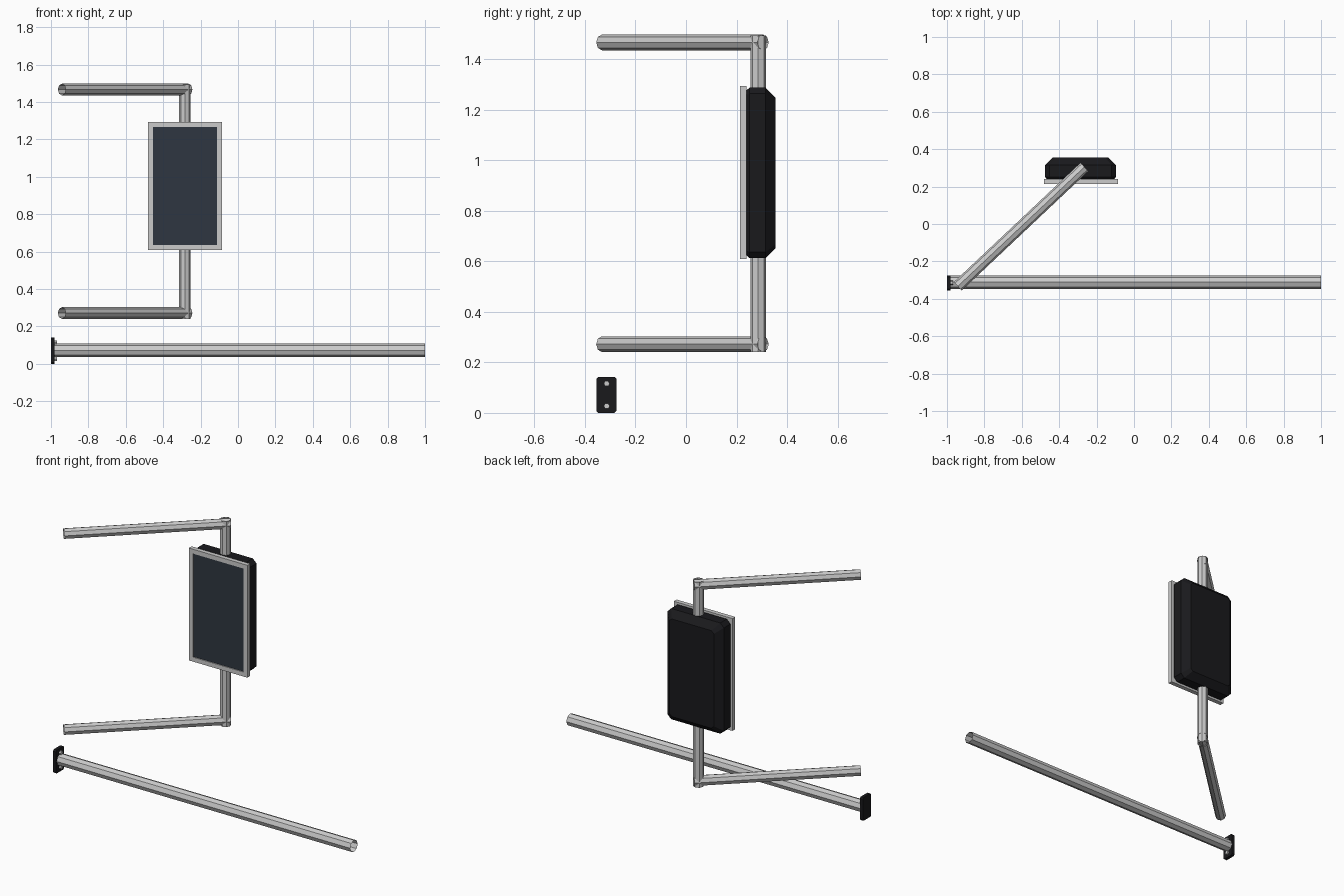
import bpy, bmesh, math
from mathutils import Vector

if "Cube" in bpy.data.objects:
    bpy.data.objects.remove(bpy.data.objects["Cube"])


def material(name, color):
    m = bpy.data.materials.new(name)
    m.diffuse_color = (*color, 1)
    m.use_nodes = True
    m.node_tree.nodes["Principled BSDF"].inputs["Base Color"].default_value = m.diffuse_color
    return m


BLACK = material("black_plastic", (0.01, 0.01, 0.012))
GLASS = material("mirror_glass", (0.028, 0.037, 0.052))


def loft(name, rings, mat=None, caps=True, loop=False):
    """Skin a list of equal-length point rings."""
    bm = bmesh.new()
    vs = [[bm.verts.new(p) for p in r] for r in rings]
    n = len(vs[0])
    for i in range(len(vs) if loop else len(vs) - 1):
        a, b = vs[i], vs[(i + 1) % len(vs)]
        for k in range(n):
            j = (k + 1) % n
            bm.faces.new((a[k], a[j], b[j], b[k]))
    if caps:
        bm.faces.new(vs[0][::-1])
        bm.faces.new(vs[-1])
    if caps or loop:
        bmesh.ops.recalc_face_normals(bm, faces=bm.faces)
    me = bpy.data.meshes.new(name)
    bm.to_mesh(me)
    bm.free()
    ob = bpy.data.objects.new(name, me)
    bpy.context.collection.objects.link(ob)
    if mat:
        me.materials.append(mat)
    return ob


def tube(name, a, b, r, sides=8, caps=False):
    a, b = Vector(a), Vector(b)
    q = (b - a).to_track_quat('Z', 'Y')
    circle = [q @ Vector((r * math.cos(t), r * math.sin(t), 0))
              for t in (k * math.tau / sides for k in range(sides))]
    return loft(name, [[c + p for p in circle] for c in (a, b)], caps=caps)


def chamfered(u0, u1, v0, v1, c):
    """Rectangle outline with cut corners."""
    return [(u0 + c, v0), (u1 - c, v0), (u1, v0 + c), (u1, v1 - c),
            (u1 - c, v1), (u0 + c, v1), (u0, v1 - c), (u0, v0 + c)]


# Open-ended mounting tubes
for name, z in (("upper_arm", 1.467), ("lower_arm", 0.272)):
    tube(name, (-0.942, -0.333, z), (-0.265, 0.305, z), 0.031)
tube("vertical_post", (-0.284, 0.286, 0.241), (-0.284, 0.286, 1.495), 0.031)
tube("long_bar", (-0.981, -0.311, 0.073), (1.0, -0.311, 0.073), 0.036)

# End plate with two hex bolts
loft("end_plate", [[(x, y, z) for y, z in chamfered(-0.355, -0.275, 0.0, 0.142, 0.008)]
                   for x in (-1.0, -0.98)], BLACK)
for i, z in enumerate((0.027, 0.116)):
    tube(f"plate_bolt_{i + 1}", (-0.985, -0.314, z), (-0.969, -0.314, z), 0.012, 6, True)

# Mirror housing: bevelled front lip, deep chamfer at the back
rings = []
for y, inset, c in ((0.24, 0.01, 0.02), (0.252, 0.0, 0.024),
                    (0.315, 0.0, 0.024), (0.355, 0.04, 0.016)):
    rings.append([(x, y, z) for x, z in
                  chamfered(-0.476 + inset, -0.096 - inset, 0.613 + inset, 1.288 - inset, c)])
loft("mirror_housing", rings, BLACK)


# Mirror frame and recessed glass
def rect(y, inset):
    x0, x1, z0, z1 = -0.481 + inset, -0.086 - inset, 0.609 + inset, 1.294 - inset
    return [(x0, y, z0), (x1, y, z0), (x1, y, z1), (x0, y, z1)]


loft("mirror_frame", [rect(0.213, 0), rect(0.24, 0), rect(0.24, 0.027), rect(0.213, 0.027)],
     caps=False, loop=True)
loft("mirror_glass", [rect(0.219, 0.027), rect(0.24, 0.027)], GLASS)
